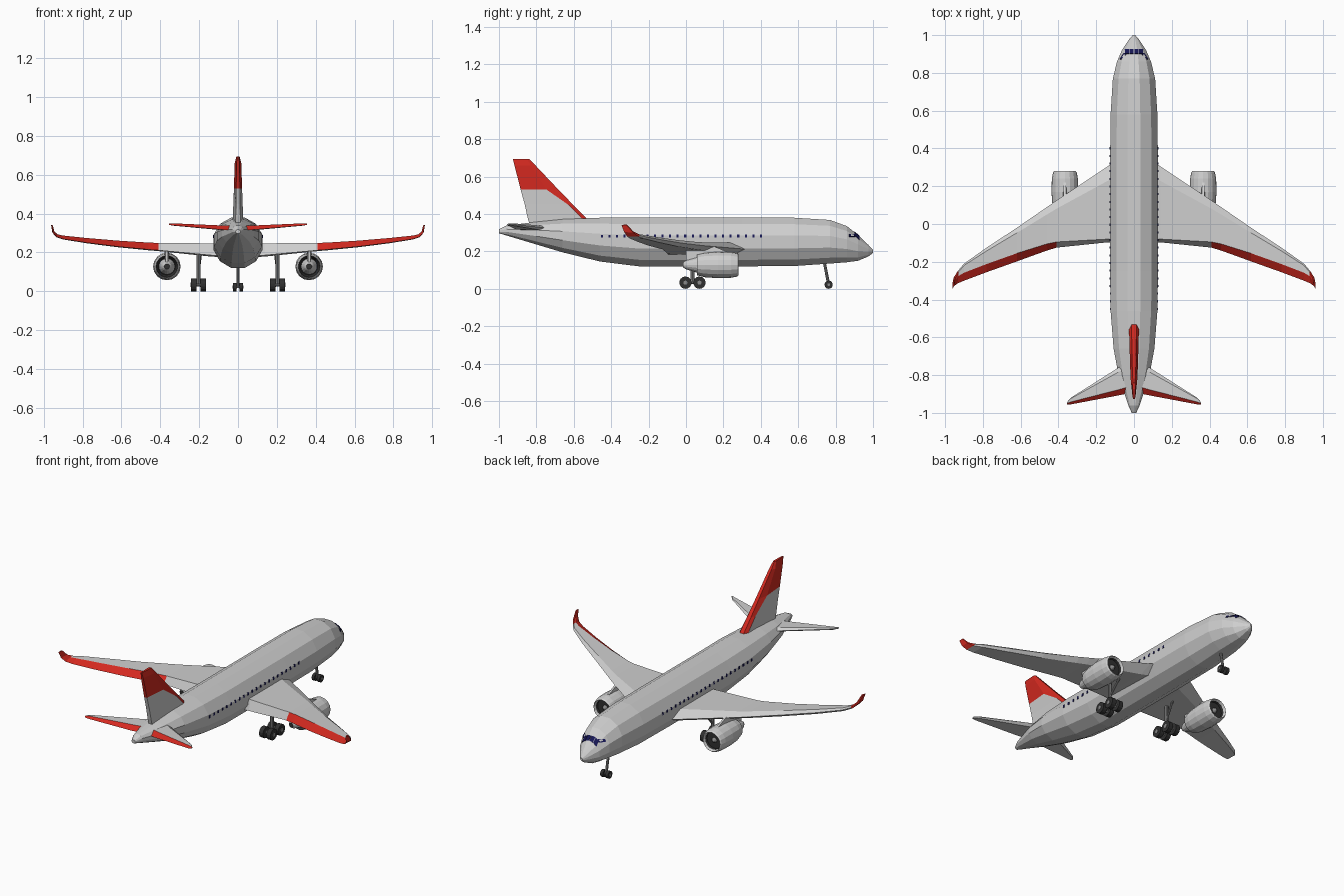
import bpy, bmesh, math
from mathutils import Vector
from mathutils.bvhtree import BVHTree

if "Cube" in bpy.data.objects:
    bpy.data.objects.remove(bpy.data.objects["Cube"])


def material(name, rgb):
    m = bpy.data.materials.new(name)
    m.diffuse_color = (*rgb, 1)
    m.use_nodes = True
    m.node_tree.nodes["Principled BSDF"].inputs["Base Color"].default_value = m.diffuse_color
    return m


GREY = material("light_grey", (0.62, 0.62, 0.62))
RED = material("red", (0.65, 0.022, 0.014))
NAVY = material("navy", (0.008, 0.008, 0.09))
BLACK = material("tyre_black", (0.03, 0.03, 0.03))
METAL = material("strut_grey", (0.25, 0.25, 0.25))


def finish(name, bm, mats, mirror=False):
    bmesh.ops.recalc_face_normals(bm, faces=bm.faces)
    me = bpy.data.meshes.new(name)
    bm.to_mesh(me)
    for m in mats:
        me.materials.append(m)
    ob = bpy.data.objects.new(name, me)
    bpy.context.collection.objects.link(ob)
    if mirror:
        ob.modifiers.new("mirror", "MIRROR").use_mirror_merge = False
    return ob


def loft(rings, paint=None):
    """Skin closed rings; paint(i, j) gives the material of span i, side j."""
    bm = bmesh.new()
    vs = [[bm.verts.new(p) for p in r] for r in rings]
    n = len(rings[0])
    for i in range(len(vs) - 1):
        for j in range(n):
            k = (j + 1) % n
            f = bm.faces.new((vs[i][j], vs[i][k], vs[i + 1][k], vs[i + 1][j]))
            f.material_index = paint(i, j) if paint else 0
    bm.faces.new(vs[0]).material_index = paint(0, -1) if paint else 0
    bm.faces.new(vs[-1]).material_index = paint(len(vs) - 2, -1) if paint else 0
    return bm


def tube(bm, a, b, r, sides=10, mat=0):
    a, b = Vector(a), Vector(b)
    d = b - a
    rot = d.to_track_quat('Z', 'Y').to_matrix().to_4x4()
    rot.translation = (a + b) / 2
    res = bmesh.ops.create_cone(bm, cap_ends=True, segments=sides, radius1=r,
                                radius2=r, depth=d.length, matrix=rot)
    for f in {f for v in res["verts"] for f in v.link_faces}:
        f.material_index = mat


# Fuselage: y, bottom z, top z, half width
stations = [(-1, .297, .318, .012), (-.96, .285, .338, .03), (-.8, .237, .358, .082),
            (-.66, .195, .372, .108), (-.46, .146, .38, .124), (-.25, .12, .38, .127),
            (.3, .12, .38, .127), (.58, .122, .38, .124), (.77, .135, .368, .112),
            (.86, .142, .335, .09), (.92, .15, .288, .064), (.975, .173, .235, .028),
            (1, .192, .208, .006)]
rings = []
for y, zb, zt, w in stations:
    k = 1 / math.cos(math.pi / 12)
    rings.append([(w * k * math.cos(t), y, (zb + zt) / 2 + (zt - zb) / 2 * k * math.sin(t))
                  for t in (math.pi / 12 + i * math.pi / 6 for i in range(12))])
body = loft(rings)
bmesh.ops.recalc_face_normals(body, faces=body.faces)
tree = BVHTree.FromBMesh(body)
finish("fuselage", body, [GREY])


# Glass: thin plates projected onto the fuselage
def pane(bm, points, direction):
    outer, inner = [], []
    d = Vector(direction)
    for p in points:
        hit, nor, _, _ = tree.ray_cast(Vector(p) - d, d)
        outer.append(bm.verts.new(hit + nor * .003))
        inner.append(bm.verts.new(hit - nor * .003))
    bm.faces.new(outer)
    bm.faces.new(inner[::-1])
    for i in range(4):
        j = (i + 1) % 4
        bm.faces.new((outer[i], inner[i], inner[j], outer[j]))


glass = bmesh.new()
for x in (-.047, -.023, .002, .026):
    pane(glass, [(x, .9, .3), (x + .021, .9, .3), (x + .021, .925, .3), (x, .925, .3)], (0, 0, -1))
for s in (-1, 1):
    pane(glass, [(0, .872, .278), (0, .905, .278), (0, .905, .292), (0, .872, .292)], (-s, 0, 0))
finish("cockpit_windows", glass, [NAVY])

windows = bmesh.new()
for s in (-1, 1):
    for i in range(22):
        y = -.455 + i * .0405
        pane(windows, [(0, y, .274), (0, y + .011, .274), (0, y + .011, .289), (0, y, .289)],
             (-s, 0, 0))
finish("cabin_windows", windows, [NAVY])


# Wing-like sections: x, z, leading, hinge and trailing y, thickness, cant
def foil(x, z, le, hinge, te, t, cant=0):
    c = math.radians(cant)
    up = Vector((-math.sin(c), 0, math.cos(c))) * t / 2
    quarter = le + (hinge - le) * .2
    return [Vector((x, le, z)), Vector((x, quarter, z)) + up, Vector((x, hinge, z)) + up,
            Vector((x, te, z)) - up * .8, Vector((x, quarter, z)) - up]


wing = [foil(.06, .212, .36, -.075, -.095, .075), foil(.14, .213, .305, -.08, -.097, .068),
        foil(.41, .228, .125, -.095, -.125, .042), foil(.46, .231, .09, -.105, -.14, .04),
        foil(.62, .244, -.02, -.155, -.198, .034), foil(.78, .261, -.125, -.212, -.255, .027),
        foil(.9, .277, -.21, -.258, -.3, .02), foil(.932, .286, -.248, -.275, -.315, .016, 25),
        foil(.95, .305, -.28, -.3, -.33, .012, 60), foil(.958, .342, -.315, -.328, -.345, .008, 75)]
finish("wings", loft(wing, lambda i, j: int((j == 2 and i >= 2) or i >= 7)), [GREY, RED], True)

stab = [foil(.02, .325, -.72, -.86, -.895, .026), foil(.085, .327, -.762, -.878, -.908, .024),
        foil(.335, .344, -.92, -.942, -.955, .012), foil(.356, .346, -.945, -.95, -.957, .008)]
finish("tailplane", loft(stab, lambda i, j: int(j == 2)), [GREY, RED], True)

# Fin: z, leading y, paint edge y, trailing y, half thickness
fin = []
for z, le, edge, te, t in [(.34, -.5, -.535, -.835, .027), (.385, -.54, -.565, -.848, .026),
                           (.45, -.604, -.63, -.862, .024), (.53, -.682, -.745, -.884, .021),
                           (.66, -.805, -.83, -.917, .017), (.695, -.838, -.85, -.926, .008)]:
    fin.append([(t * .5, le, z), (t, edge, z), (t * .45, te, z),
                (-t * .45, te, z), (-t, edge, z), (-t * .5, le, z)])
finish("tail_fin", loft(fin, lambda i, j: int(i >= 3 or j in (0, 4, 5))), [GREY, RED])


# Engines: turned nacelle with intake and core
def turned(profile, paint=None, x=.366, z=.128, n=16):
    return loft([[(x + r * math.cos(a), y, z + r * math.sin(a))
                  for a in (2 * math.pi * i / n for i in range(n))] for y, r in profile], paint)


finish("engine_nacelles", turned([(.1, .044), (.06, .056), (.1, .066), (.17, .071), (.24, .069),
                                  (.272, .063), (.28, .057), (.265, .052), (.25, .05)],
                                 lambda i, j: int(j == -1 or i in (0, 7))), [GREY, BLACK], True)
finish("engine_cores", turned([(.11, .042), (.06, .042), (.0, .024), (-.015, .014)],
                              lambda i, j: int(j == -1)), [GREY, BLACK], True)
finish("engine_spinners", turned([(.245, .018), (.258, .012), (.27, .002)]), [METAL], True)
pylon = [[(.366 + w, y, z) for w, y in ((-.006, .0), (.006, .0), (.012, .1), (.006, f), (-.006, f), (-.012, .1))]
         for z, f in ((.15, .22), (.198, .22), (.235, .13))]
finish("engine_pylons", loft(pylon), [GREY], True)


# Landing gear
def wheel(bm, x, y, r, w):
    tube(bm, (x - w / 2, y, r), (x + w / 2, y, r), r, 14, 0)
    tube(bm, (x - w / 2 - .002, y, r), (x + w / 2 + .002, y, r), r * .35, 8, 1)


gear = bmesh.new()
for y in (-.003, .072):
    for x in (.179, .228):
        wheel(gear, x, y, .033, .027)
    tube(gear, (.18, y, .033), (.227, y, .033), .007, 8, 1)
tube(gear, (.203, -.003, .034), (.203, .072, .034), .009, 8, 1)
tube(gear, (.203, .035, .034), (.203, .035, .21), .01, 8, 1)
tube(gear, (.203, .035, .1), (.19, .11, .2), .006, 8, 1)
finish("main_landing_gear", gear, [BLACK, METAL], True)

nose = bmesh.new()
for x in (-.017, .017):
    wheel(nose, x, .763, .022, .018)
tube(nose, (-.016, .763, .022), (.016, .763, .022), .006, 8, 1)
tube(nose, (0, .763, .022), (0, .738, .15), .008, 8, 1)
finish("nose_landing_gear", nose, [BLACK, METAL])
